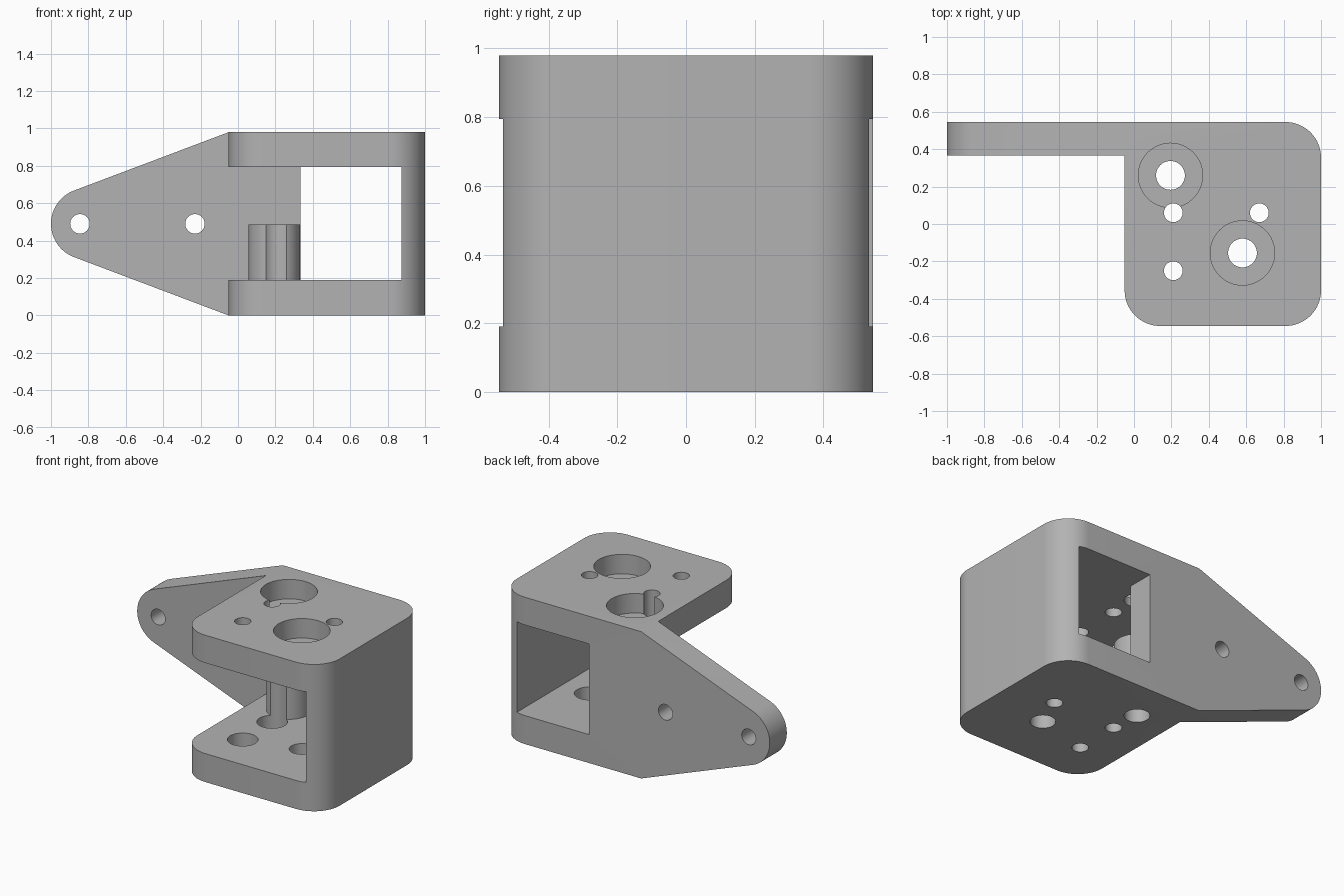
import bpy, bmesh, math
from mathutils import Vector

if "Cube" in bpy.data.objects:
    bpy.data.objects.remove(bpy.data.objects["Cube"])

grey = bpy.data.materials.new("plain_grey")
grey.use_nodes = True
colour = (0.45, 0.45, 0.45, 1)
grey.diffuse_color = colour
grey.node_tree.nodes["Principled BSDF"].inputs["Base Color"].default_value = colour

BACK, FRONT = 0.545, -0.545
LEFT, RIGHT = 1.0, -0.05
HEIGHT, MID = 0.98, 0.49
FLOOR, CEILING = 0.19, 0.795
ROUND = 0.19


def arc(cx, cy, r, start, end, steps=16):
    """Points along an arc, angles in degrees."""
    angles = [math.radians(start + (end - start) * i / steps) for i in range(steps + 1)]
    return [(cx + r * math.cos(a), cy + r * math.sin(a)) for a in angles]


def prism(name, points, low, high, along_y=False):
    """Extrude an outline along z, or along y for an outline drawn in xz."""
    place = (lambda p, d: Vector((p[0], d, p[1]))) if along_y else (lambda p, d: Vector((*p, d)))
    bm = bmesh.new()
    face = bm.faces.new([bm.verts.new(place(p, low)) for p in points])
    result = bmesh.ops.extrude_face_region(bm, geom=[face])
    verts = [g for g in result["geom"] if isinstance(g, bmesh.types.BMVert)]
    bmesh.ops.translate(bm, verts=verts, vec=place((0, 0), high - low))
    bmesh.ops.recalc_face_normals(bm, faces=bm.faces)
    mesh = bpy.data.meshes.new(name)
    bm.to_mesh(mesh)
    bm.free()
    mesh.materials.append(grey)
    obj = bpy.data.objects.new(name, mesh)
    bpy.context.collection.objects.link(obj)
    return obj


def cylinder(name, x, y, r, low, high, along_y=False):
    return prism(name, arc(x, y, r, 0, 360, 48)[:-1], low, high, along_y)


def combine(target, tool, operation="DIFFERENCE"):
    """Apply a boolean and discard the tool."""
    tool.hide_render = True
    mod = target.modifiers.new("boolean", "BOOLEAN")
    mod.operation, mod.solver, mod.object = operation, "EXACT", tool
    bpy.context.view_layer.objects.active = target
    bpy.ops.object.modifier_apply(modifier=mod.name)
    bpy.data.objects.remove(tool)


# Block and arm: plan outline trimmed by the tapered side outline
plan = [(-1.2, BACK), (-1.2, 0.365), (RIGHT, 0.365)]
plan += arc(RIGHT + ROUND, FRONT + ROUND, ROUND, 180, 270)
plan += arc(LEFT - ROUND, FRONT + ROUND, ROUND, 270, 360)
plan += arc(LEFT - ROUND, BACK - ROUND, ROUND, 0, 90)
bracket = prism("motor_bracket", plan, -0.2, 1.2)
side = [(RIGHT, 0), (1.2, 0), (1.2, HEIGHT), (RIGHT, HEIGHT)]
side += arc(-0.81, MID, 0.19, 110.5, 249.5, 32)
combine(bracket, prism("side_outline", side, -1, 1, True), "INTERSECT")

# Open cavity with a window through the back wall
cavity = [(-0.2, -1), (0.875, -1), (0.875, 1), (0.333, 1), (0.333, 0.363), (-0.2, 0.363)]
combine(bracket, prism("cavity", cavity, FLOOR, CEILING))

# Short post on the floor
shafts = [(0.195, 0.26), (0.58, -0.155)]
screws = [(0.21, 0.06), (0.67, 0.06), (0.21, -0.25)]
combine(bracket, cylinder("post", *shafts[0], 0.138, 0.1, 0.485), "UNION")

# Screw holes with head recesses in the floor
for x, y in screws:
    combine(bracket, cylinder("screw_recess", x, y, 0.093, 0.06, 0.6))
    combine(bracket, cylinder("screw_hole", x, y, 0.05, -1, 2))

# Shaft holes with wide recesses in the top
for x, y in shafts:
    combine(bracket, cylinder("bearing_recess", x, y, 0.172, 0.85, 2))
    combine(bracket, cylinder("shaft_hole", x, y, 0.077, -1, 2))

# Pivot holes in the arm
for x in (-0.845, -0.23):
    combine(bracket, cylinder("pivot_hole", x, MID, 0.052, -1, 1, True))

bpy.ops.object.select_all(action="DESELECT")
bracket.select_set(True)
bpy.context.view_layer.objects.active = bracket
bpy.ops.object.shade_smooth_by_angle(angle=math.radians(30))
